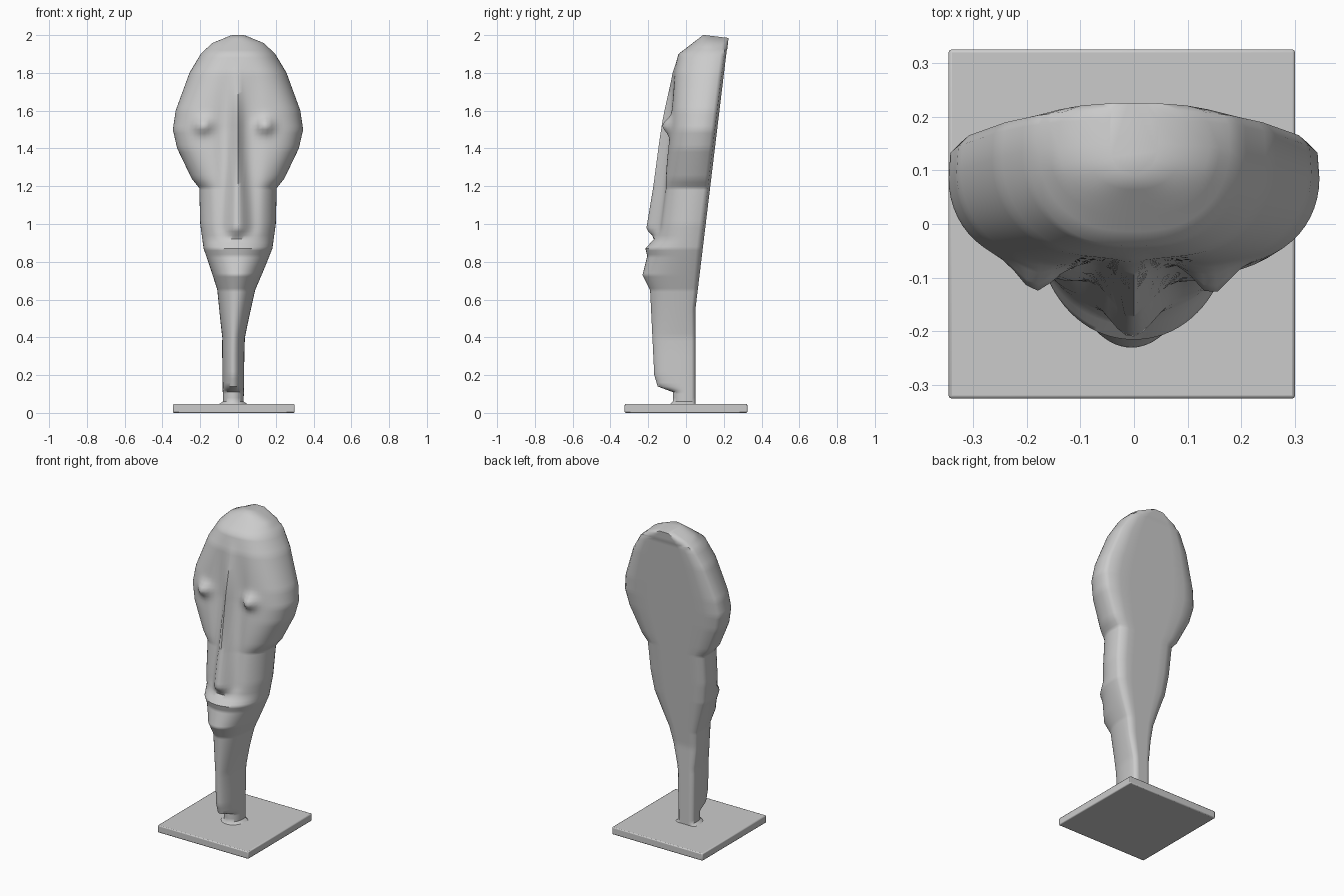
import bpy, bmesh, math

if "Cube" in bpy.data.objects:
    bpy.data.objects.remove(bpy.data.objects["Cube"])

# Profiles along the height: (z, value)
HALF_WIDTH = [(0.04, 0.085), (0.06, 0.055), (0.4, 0.06), (0.65, 0.10), (0.87, 0.182),
              (1.0, 0.2), (1.19, 0.205), (1.24, 0.245), (1.4, 0.322), (1.5, 0.345),
              (1.6, 0.33), (1.8, 0.257), (1.9, 0.197), (1.96, 0.14), (2.0, 0.045)]
FRONT = [(0.04, -0.09), (0.06, -0.07), (0.11, -0.07), (0.14, -0.15), (0.2, -0.168),
         (0.65, -0.19), (0.73, -0.23), (0.83, -0.205), (0.87, -0.215), (0.92, -0.17),
         (1.19, -0.125), (1.5, -0.085), (1.8, -0.065), (1.9, -0.04), (2.0, 0.09)]
FRONT_STEPS = 40
BACK_STEPS = 8


def sample(profile, z):
    for (za, a), (zb, b) in zip(profile, profile[1:]):
        if z <= zb:
            return a + (b - a) * (z - za) / (zb - za)
    return profile[-1][1]


def bump(dx, dz, sx, sz):
    return math.exp(-(dx / sx) ** 2 - (dz / sz) ** 2)


def ramp(v, a, b):
    t = min(1, max(0, (v - a) / (b - a)))
    return t * t * (3 - 2 * t)


def face_relief(x, z):
    # Long nose widening to its tip, with a shallow groove either side
    along = ramp(z, 0.92, 0.98) * (1 - ramp(z, 1.45, 1.9))
    width = 0.025 + 0.025 * (1 - ramp(z, 0.95, 1.5))
    relief = 0.05 * along * bump(x + 0.005, 0, width, 1)
    relief -= 0.012 * along * bump(abs(x) - 0.08, 0, 0.035, 1)
    # Two knob eyes
    for eye_x in (-0.185, 0.145):
        relief += 0.05 * bump(x - eye_x, z - 1.52, 0.042, 0.04)
    return relief


def ring(z):
    h = sample(HALF_WIDTH, z)
    front = sample(FRONT, z)
    c = -0.025 * (1 - ramp(z, 0.3, 0.9))           # neck sits off centre
    side = 0.13 * max(0, z - 0.85)                 # widest line leans back
    back = 0.05 + 0.121 * max(0, z - 0.55)         # flat back leans back
    square = 2 + 2 * bump(0, z - 1.5, 1, 0.35)     # broad face is squarer
    pts = []
    for i in range(FRONT_STEPS + 1):
        u = -math.cos(math.pi * i / FRONT_STEPS)
        depth = math.sqrt(max(0, 1 - abs(u) ** square))
        x = c + h * u
        pts.append((x, side + (front - side) * depth - face_relief(x, z) * depth))
    # Sides and flat back
    mid = side + (back - side) * 0.6
    pts.append((c + h * 0.99, mid))
    for i in range(BACK_STEPS + 1):
        u = 1 - 2 * i / BACK_STEPS
        pts.append((c + h * 0.93 * u, back - (0.012 if abs(u) == 1 else 0)))
    pts.append((c - h * 0.99, mid))
    return pts


# Carved head, chin, beard and neck in one skin
levels = sorted({round(0.04 + 0.02 * i, 3) for i in range(99)}
                | {z for z, _ in HALF_WIDTH + FRONT})
bm = bmesh.new()
rings = []
for z in levels:
    rings.append([
        bm.verts.new((x, y, z - (0.12 * max(0, y - 0.1) if z > 1.93 else 0)))
        for x, y in ring(z)])
for low, high in zip(rings, rings[1:]):
    n = len(low)
    for i in range(n):
        j = (i + 1) % n
        bm.faces.new((low[i], low[j], high[j], high[i]))
bm.faces.new(rings[0][::-1])
bm.faces.new(rings[-1])
bmesh.ops.recalc_face_normals(bm, faces=bm.faces)
mesh = bpy.data.meshes.new("carved_head")
bm.to_mesh(mesh)
bm.free()
head = bpy.data.objects.new("carved_head", mesh)
bpy.context.collection.objects.link(head)
bpy.context.view_layer.objects.active = head
head.select_set(True)
bpy.ops.object.shade_smooth_by_angle(angle=math.radians(50))
head.select_set(False)

# Square base plate
bpy.ops.mesh.primitive_cube_add(size=1, location=(-0.0225, 0, 0.0235))
plate = bpy.context.object
plate.name = "base_plate"
plate.scale = (0.645, 0.65, 0.047)
bpy.ops.object.transform_apply(location=False, rotation=False, scale=True)
bevel = plate.modifiers.new("soft_edges", "BEVEL")
bevel.width = 0.006
bevel.segments = 2
bpy.ops.object.shade_smooth_by_angle(angle=math.radians(30))
